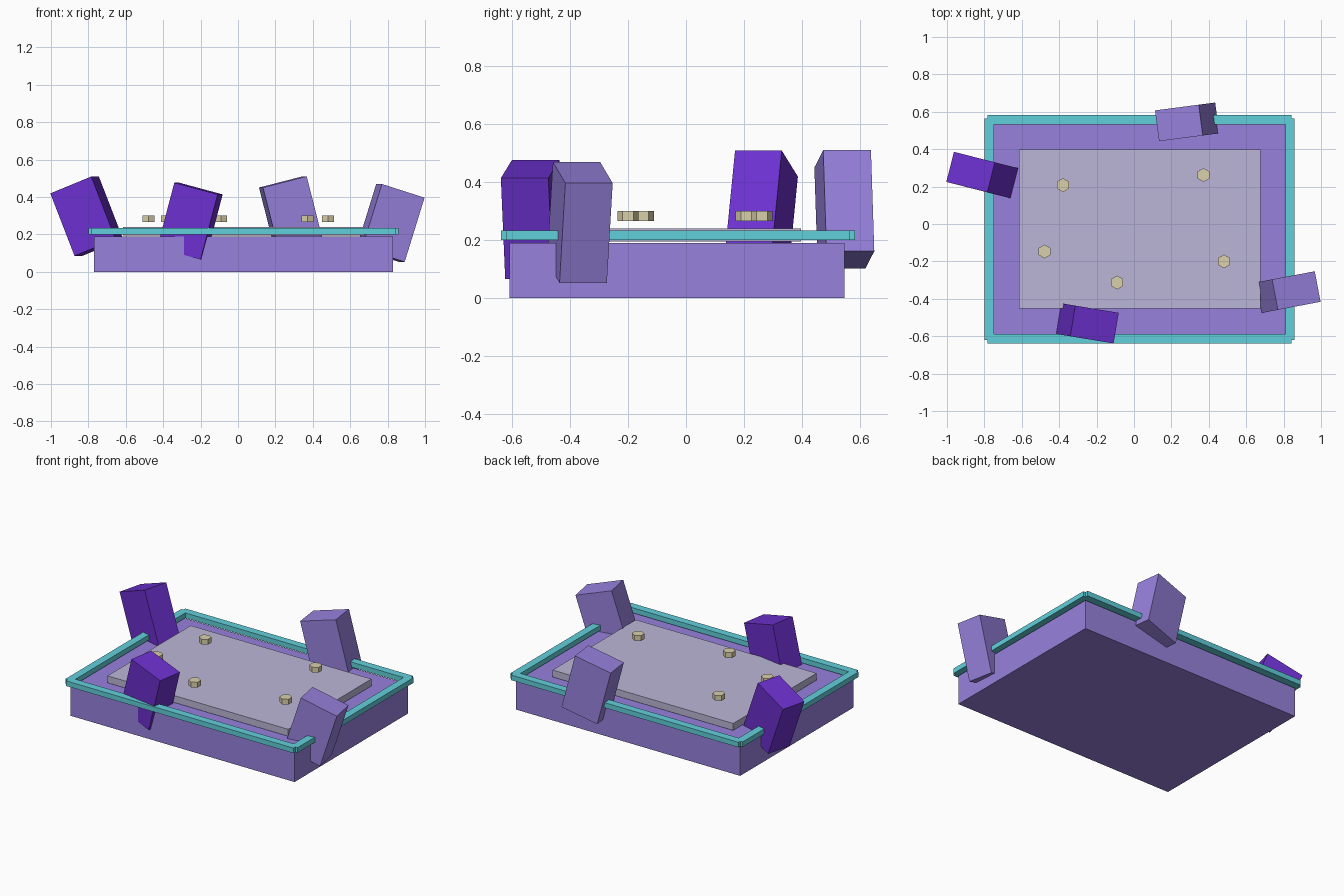
import bpy, bmesh
from math import pi
from mathutils import Matrix

if "Cube" in bpy.data.objects:
    bpy.data.objects.remove(bpy.data.objects["Cube"])


def material(name, rgb):
    m = bpy.data.materials.new(name)
    m.diffuse_color = (*rgb, 1)
    m.use_nodes = True
    m.node_tree.nodes["Principled BSDF"].inputs["Base Color"].default_value = m.diffuse_color
    return m


LILAC = material("lilac", (0.31, 0.22, 0.72))
VIOLET = material("violet", (0.15, 0.03, 0.62))
PALE = material("pale_lilac", (0.50, 0.47, 0.68))
TEAL = material("teal", (0.12, 0.63, 0.71))
SAND = material("sand", (0.70, 0.63, 0.41))


def finish(name, bm, loc, rot, mat):
    mesh = bpy.data.meshes.new(name)
    bm.to_mesh(mesh)
    bm.free()
    mesh.materials.append(mat)
    ob = bpy.data.objects.new(name, mesh)
    ob.location, ob.rotation_euler = loc, rot
    bpy.context.collection.objects.link(ob)
    return ob


def box(name, loc, size, mat, rot=(0, 0, 0)):
    bm = bmesh.new()
    bmesh.ops.create_cube(bm, size=1, matrix=Matrix.Diagonal((*size, 1)))
    return finish(name, bm, loc, rot, mat)


CX, CY = 0.03, -0.028

# base slab and raised floor plate
box("base", (CX, CY - 0.003, 0.095), (1.6, 1.156, 0.19), LILAC)
box("floor_plate", (CX, CY, 0.217), (1.29, 0.85, 0.045), PALE)

# rail bars around the edge, overlapping at the corners
for s, side in ((-1, "front"), (1, "back")):
    box(side + "_rail", (CX, CY + s * 0.585, 0.217), (1.626, 0.05, 0.033), TEAL)
for s, side in ((-1, "left"), (1, "right")):
    box(side + "_rail", (CX + s * 0.804, CY, 0.217), (0.05, 1.182, 0.033), TEAL)

# leaning blocks: location, tilt, heading
blocks = [
    ("left_block", (-0.809, 0.261, 0.297), -0.38, -0.25, VIOLET),
    ("front_block", (-0.257, -0.53, 0.271), 0.26, -0.163, VIOLET),
    ("back_block", (0.284, 0.546, 0.306), -0.25, 0.13, LILAC),
    ("right_block", (0.815, -0.366, 0.261), 0.305, 0.187, LILAC),
]
for name, loc, tilt, heading, mat in blocks:
    box(name, loc, (0.243, 0.166, 0.36), mat, (0, tilt, heading))

# six-sided studs hovering over the floor
studs = [(-0.38, 0.208), (0.372, 0.262), (-0.478, -0.147), (-0.09, -0.313), (0.481, -0.2)]
for i, (x, y) in enumerate(studs, 1):
    bm = bmesh.new()
    bmesh.ops.create_cone(bm, cap_ends=True, segments=6, radius1=0.037, radius2=0.037, depth=0.034)
    # put a corner of the hexagon on the y axis
    turn = pi / 6 if max(v.co.x for v in bm.verts) > 0.036 else 0
    finish(f"stud_{i}", bm, (x, y, 0.283), (0, 0, turn), SAND)
